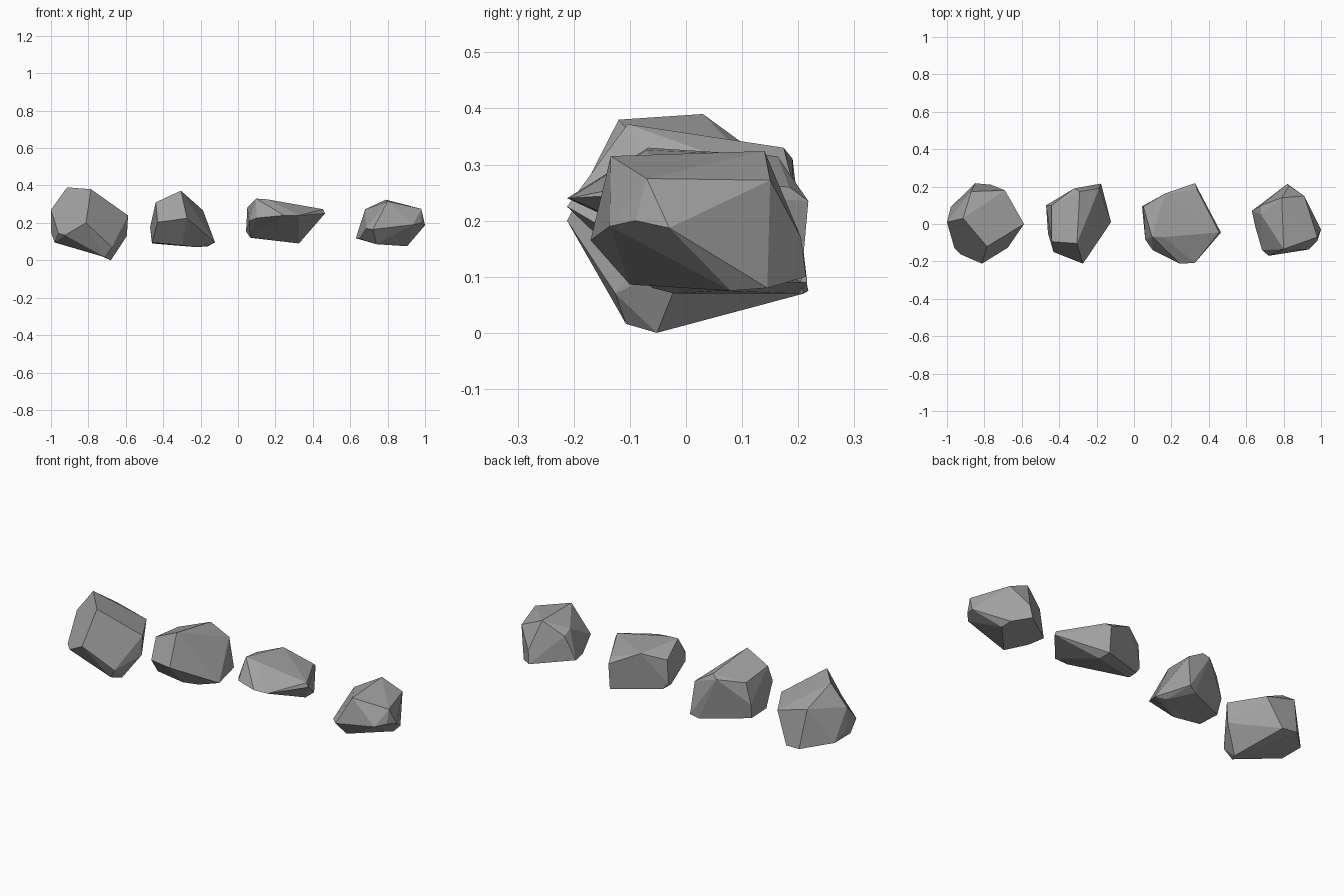
import bpy, bmesh, math

# Dark stone colour shared by all rocks
stone = bpy.data.materials.new("stone")
stone.diffuse_color = (.36, .36, .36, 1)


def rock(name, corners):
    """Faceted stone: hull of a few corner points, near-flat facets merged."""
    bm = bmesh.new()
    verts = [bm.verts.new(c) for c in corners]
    bmesh.ops.convex_hull(bm, input=verts)
    loose = [v for v in bm.verts if not v.link_faces]
    bmesh.ops.delete(bm, geom=loose, context='VERTS')
    bmesh.ops.dissolve_limit(bm, angle_limit=math.radians(9),
                             verts=bm.verts[:], edges=bm.edges[:])
    bmesh.ops.recalc_face_normals(bm, faces=bm.faces[:])
    mesh = bpy.data.meshes.new(name)
    bm.to_mesh(mesh)
    bm.free()
    mesh.materials.append(stone)
    obj = bpy.data.objects.new(name, mesh)
    bpy.context.collection.objects.link(obj)
    return obj


# Large upright stone
rock("large_rock", [
    (-.914, .03, .39), (-.786, -.12, .38), (-.588, 0, .24), (-.594, 0, .13),
    (-.69, .18, .235), (-.87, .174, .285), (-.674, -.126, .07), (-.813, -.212, .20),
    (-.68, -.052, 0), (-.71, -.107, .016), (-.96, -.13, .144), (-.925, -.163, .134),
    (-1, .01, .27), (-1, .01, .15), (-.98, .09, .095), (-.98, -.05, .096),
    (-.85, .218, .075), (-.765, .21, .07)])

# Narrow stone with a low pointed toe
rock("narrow_rock", [
    (-.305, -.104, .372), (-.29, .174, .33), (-.187, .19, .267), (-.176, .216, .09),
    (-.185, .20, .17), (-.123, .01, .096), (-.16, .06, .075), (-.273, -.212, .225),
    (-.44, -.094, .31), (-.43, -.15, .203), (-.47, .10, .176),
    (-.44, .10, .29), (-.32, .19, .31), (-.46, .08, .09), (-.46, -.05, .095),
    (-.30, -.06, .08), (-.23, -.02, .07), (-.22, .20, .07)])

# Flat wedge stone, undercut at the front
rock("wedge_rock", [
    (.096, -.067, .33), (.155, -.07, .326), (.166, .163, .315), (.246, -.212, .24),
    (.326, -.208, .24), (.455, -.045, .273), (.465, -.045, .25), (.326, .13, .09),
    (.10, -.14, .226), (.06, -.083, .21), (.064, .04, .123),
    (.05, .094, .283), (.043, .094, .155), (.07, .10, .12), (.337, .184, .26),
    (.326, .218, .235), (.326, .205, .09)])

# Small ridged stone, undercut below its right side
rock("ridged_rock", [
    (.80, -.134, .315), (.79, .14, .324), (.98, -.07, .275), (.91, .15, .272),
    (.98, -.09, .20), (1, -.03, .187), (.936, -.136, .19), (.72, -.17, .165),
    (.685, -.14, .17), (.68, .05, .273), (.68, .10, .25), (.63, .07, .118),
    (.65, -.02, .115), (.904, .08, .075), (.74, -.10, .086), (.82, .214, .10),
    (.83, .205, .17), (.90, .145, .08)])
